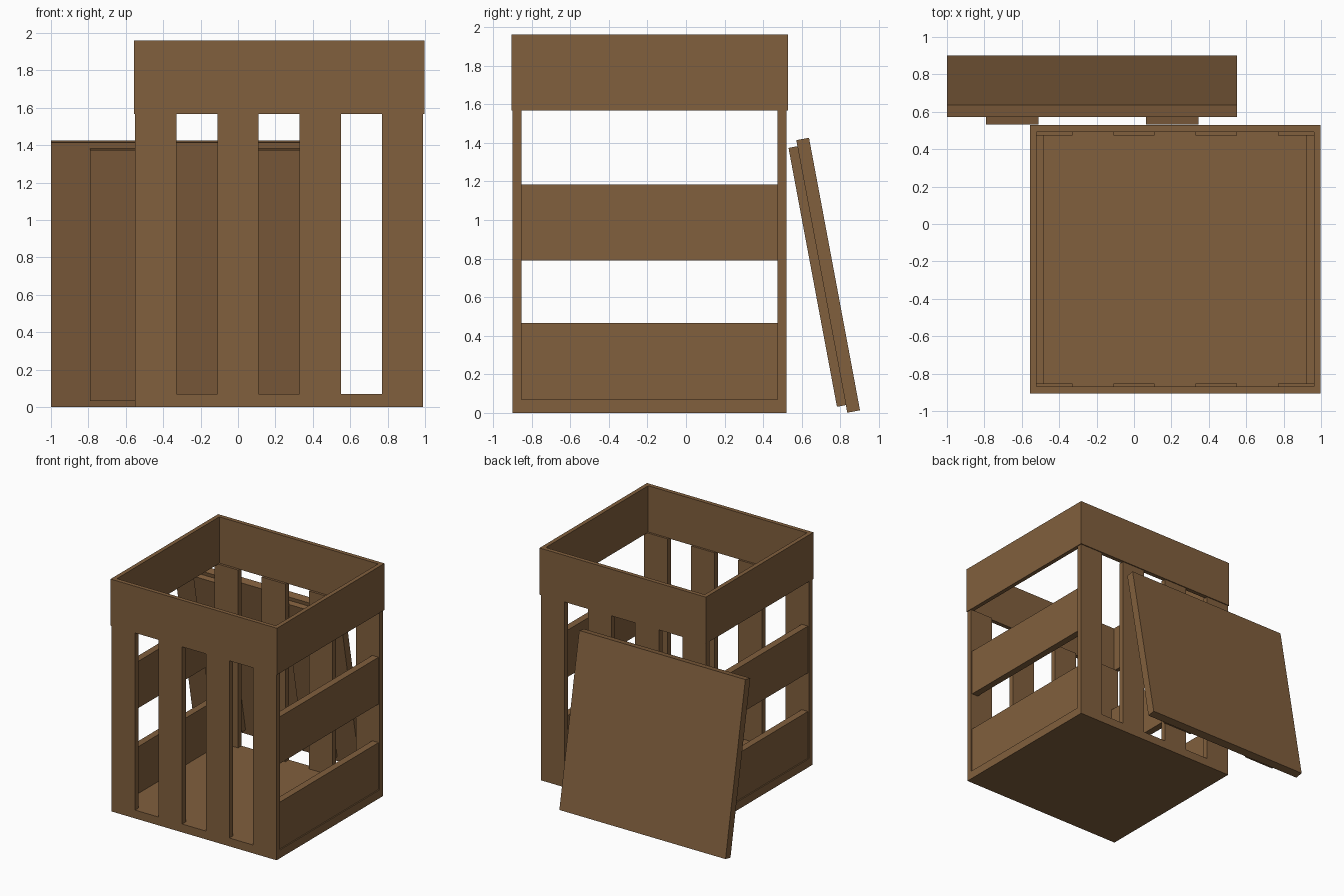
import bpy, bmesh, math
from mathutils import Matrix, Vector

if "Cube" in bpy.data.objects:
    bpy.data.objects.remove(bpy.data.objects["Cube"])

wood = bpy.data.materials.new("brown wood")
wood.diffuse_color = (0.22, 0.115, 0.047, 1)
wood.use_nodes = True
wood.node_tree.nodes["Principled BSDF"].inputs["Base Color"].default_value = wood.diffuse_color


def box(name, x, y, z, matrix=None):
    """Box from (min, max) ranges, optionally transformed."""
    bm = bmesh.new()
    lo, hi = Vector((x[0], y[0], z[0])), Vector((x[1], y[1], z[1]))
    bmesh.ops.create_cube(bm, size=1)
    for v in bm.verts:
        v.co = Vector((lo[i] + (v.co[i] + 0.5) * (hi[i] - lo[i]) for i in range(3)))
    me = bpy.data.meshes.new(name)
    bm.to_mesh(me)
    bm.free()
    me.materials.append(wood)
    ob = bpy.data.objects.new(name, me)
    bpy.context.collection.objects.link(ob)
    if matrix:
        ob.matrix_world = matrix
    return ob


X0, X1, Y0, Y1 = -0.55, 0.99, -0.90, 0.52

# floor slab
box("floor", (X0, X1), (Y0, Y1), (0, 0.07))

# vertical slats on front and back
for i in range(4):
    x = X0 + i * 0.44
    box("front_slat", (x, x + 0.22), (Y0, Y0 + 0.047), (0.07, 1.57))
    box("back_slat", (x, x + 0.22), (Y1 - 0.047, Y1), (0.07, 1.57))

# horizontal boards on both sides
for z0, z1 in ((0.07, 0.465), (0.79, 1.185)):
    box("right_board", (0.922, 0.98), (Y0 + 0.047, Y1 - 0.047), (z0, z1))
    box("left_board", (-0.54, -0.482), (Y0 + 0.047, Y1 - 0.047), (z0, z1))

# open band around the top: a tube made from nested rectangles
bm = bmesh.new()
rings = []
for inset, z in ((0, 1.567), (0, 1.96), (0.035, 1.96), (0.035, 1.567)):
    a, b = X0 - 0.005 + inset, X1 + 0.007 - inset
    c, d = Y0 - 0.005 + inset, Y1 + 0.008 - inset
    rings.append([bm.verts.new(p + (z,)) for p in ((a, c), (b, c), (b, d), (a, d))])
for k in range(4):
    r, s = rings[k], rings[(k + 1) % 4]
    for i in range(4):
        j = (i + 1) % 4
        bm.faces.new((r[i], r[j], s[j], s[i]))
bmesh.ops.recalc_face_normals(bm, faces=bm.faces)
me = bpy.data.meshes.new("top_band")
bm.to_mesh(me)
bm.free()
me.materials.append(wood)
bpy.context.collection.objects.link(bpy.data.objects.new("top_band", me))

# lid leaning on the back, with two battens on its inner face
lean = Matrix.Translation((0, 0.836, 0.001)) @ Matrix.Rotation(math.radians(10.6), 4, 'X')
box("lid", (-1.0, 0.55), (0, 0.067), (0, 1.437), lean)
for x in (-0.79, 0.065):
    box("lid_batten", (x, x + 0.28), (-0.047, 0), (0.04, 1.405), lean)
